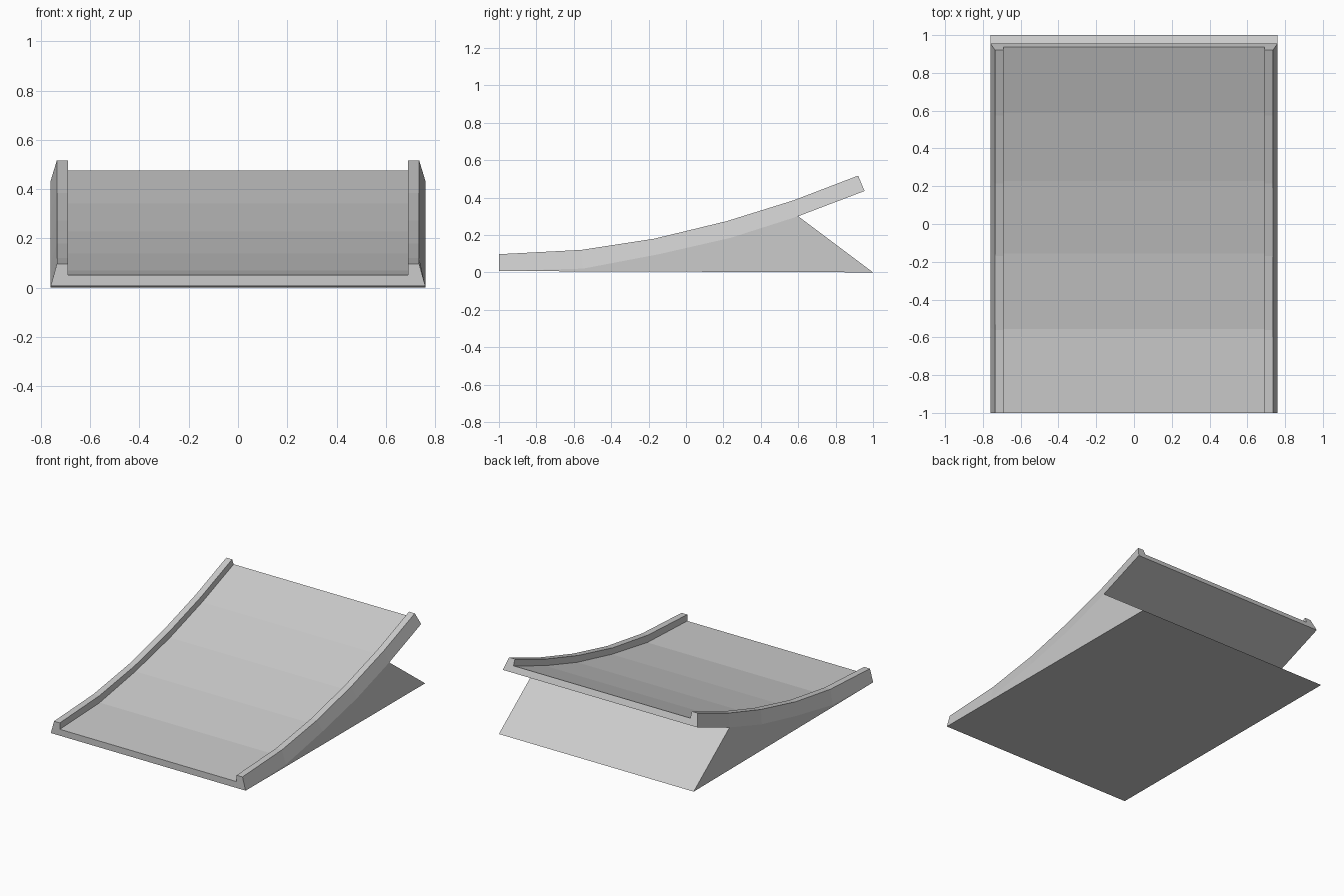
import bpy
import bmesh

cube = bpy.data.objects.get("Cube")
if cube:
    bpy.data.objects.remove(cube, do_unlink=True)

HALF = 0.76        # half width at the base
RAIL_OUT = 0.735   # outer top edge of a rail
RAIL_IN = 0.69     # inner edge of a rail

# Side profile (y, z): underside of the deck and top of the rails
LOWER = [(-1, 0.007), (-0.55, 0.02), (-0.145, 0.097), (0.24, 0.185), (0.6, 0.3), (0.955, 0.435)]
UPPER = [(-1, 0.097), (-0.56, 0.12), (-0.17, 0.18), (0.215, 0.273), (0.575, 0.385), (0.92, 0.517)]

grey = bpy.data.materials.new("plain_grey")
grey.use_nodes = True
colour = (0.6, 0.6, 0.6, 1)
grey.diffuse_color = colour
grey.node_tree.nodes["Principled BSDF"].inputs["Base Color"].default_value = colour


def loft(name, sections):
    """Join equal closed sections into a capped, flat-shaded solid."""
    bm = bmesh.new()
    rings = [[bm.verts.new(p) for p in s] for s in sections]
    n = len(rings[0])
    for a, b in zip(rings, rings[1:]):
        for i in range(n):
            j = (i + 1) % n
            bm.faces.new((a[i], a[j], b[j], b[i]))
    bm.faces.new(rings[0][::-1])
    bm.faces.new(rings[-1])
    bmesh.ops.recalc_face_normals(bm, faces=bm.faces[:])
    mesh = bpy.data.meshes.new(name)
    bm.to_mesh(mesh)
    bm.free()
    mesh.materials.append(grey)
    obj = bpy.data.objects.new(name, mesh)
    bpy.context.collection.objects.link(obj)
    return obj


# Curved deck with a raised rail along each side
sections = []
for low, top in zip(LOWER, UPPER):
    mid = ((low[0] + top[0]) / 2, (low[1] + top[1]) / 2)
    half = [(HALF, *low), (RAIL_OUT, *top), (RAIL_IN, *top), (RAIL_IN, *mid)]
    sections.append(half + [(-x, y, z) for x, y, z in reversed(half)])
loft("ramp_deck", sections)

# Wedge base under the deck, ending in a sloped back
wedge = LOWER[:-1] + [(1, 0)]
loft("wedge_base", [[(x, y, z) for y, z in wedge] for x in (-HALF, HALF)])
